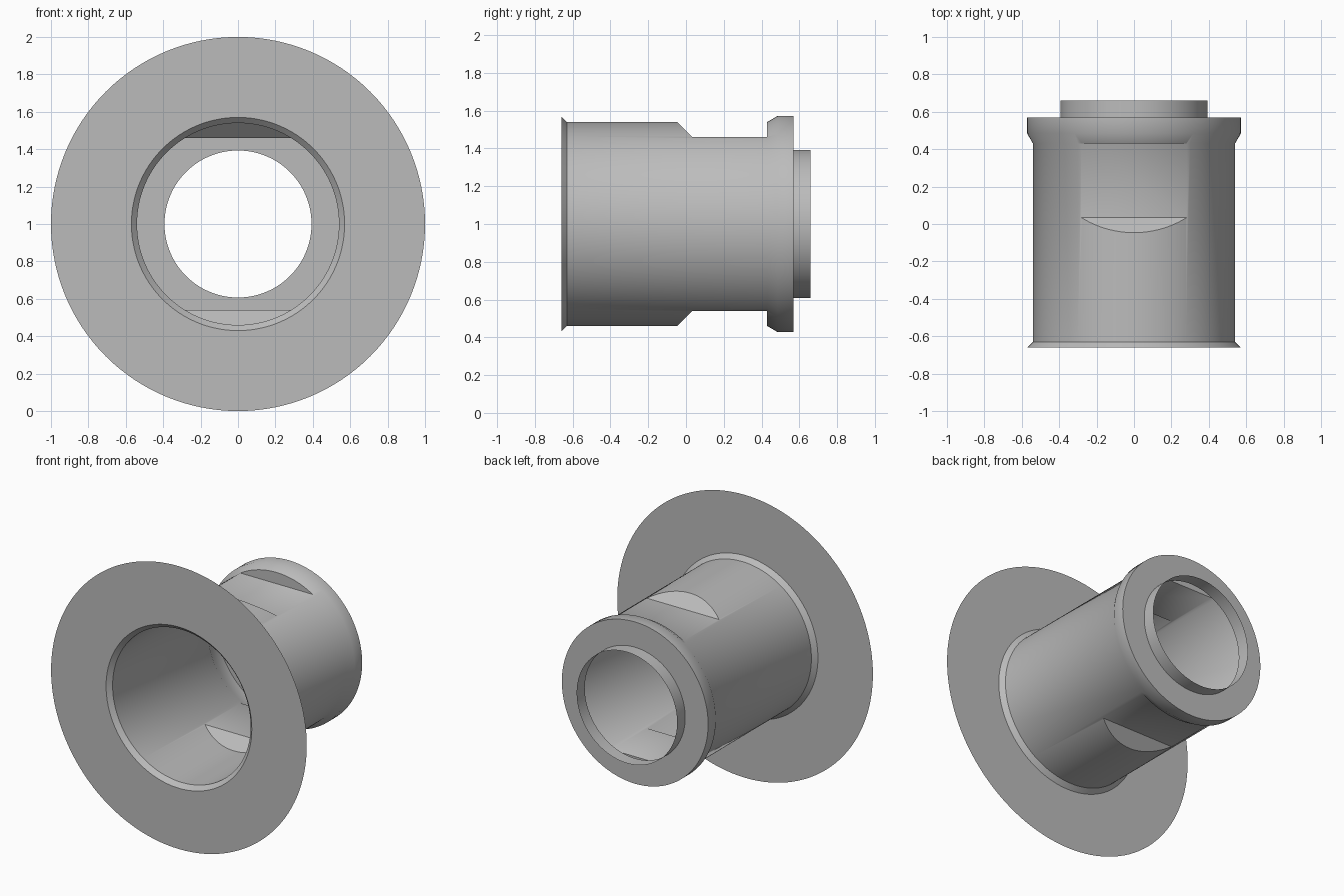
import bpy, bmesh, math
from mathutils import Matrix, Vector

if "Cube" in bpy.data.objects:
    bpy.data.objects.remove(bpy.data.objects["Cube"], do_unlink=True)

SEGMENTS = 128
AXIS_Z = 1.0
FRONT, BACK = -0.66, 0.66

grey = bpy.data.materials.new("plain grey")
grey.use_nodes = True
colour = (0.5, 0.5, 0.5, 1)
grey.diffuse_color = colour
grey.node_tree.nodes["Principled BSDF"].inputs["Base Color"].default_value = colour


def make_object(name, bm):
    bmesh.ops.recalc_face_normals(bm, faces=bm.faces)
    mesh = bpy.data.meshes.new(name)
    bm.to_mesh(mesh)
    bm.free()
    mesh.materials.append(grey)
    obj = bpy.data.objects.new(name, mesh)
    bpy.context.collection.objects.link(obj)
    obj.location.z = AXIS_Z
    return obj


def turned_solid(profile):
    """Closed solid turned about y from (radius, y) points."""
    bm = bmesh.new()
    rings = []
    for r, y in profile:
        angles = [2 * math.pi * i / SEGMENTS for i in range(SEGMENTS)]
        rings.append([bm.verts.new((r * math.cos(a), y, r * math.sin(a))) for a in angles])
    for a, b in zip(rings, rings[1:]):
        for i in range(SEGMENTS):
            j = (i + 1) % SEGMENTS
            bm.faces.new((a[i], a[j], b[j], b[i]))
    bm.faces.new(rings[0])
    bm.faces.new(rings[-1])
    return bm


# Sleeve with flared mouth, back collar and neck
sleeve = make_object("flanged_sleeve", turned_solid([
    (0.57, FRONT), (0.54, -0.63), (0.54, 0.43), (0.572, 0.485),
    (0.572, 0.57), (0.393, 0.57), (0.393, BACK)]))

# Cutters for the wrench flats above and below
bm = bmesh.new()
for side in (1, -1):
    outline = [(-0.25, 0.74), (0.035, 0.46), (0.43, 0.46), (0.43, 0.74)]
    face = bm.faces.new([bm.verts.new((-0.7, y, side * z)) for y, z in outline])
    extruded = bmesh.ops.extrude_face_region(bm, geom=[face])["geom"]
    moved = [v for v in extruded if isinstance(v, bmesh.types.BMVert)]
    bmesh.ops.translate(bm, verts=moved, vec=(1.4, 0, 0))
cutter = make_object("flat_cutter", bm)
cutter.hide_render = True

cut = sleeve.modifiers.new("wrench flats", "BOOLEAN")
cut.operation = "DIFFERENCE"
cut.solver = "EXACT"
cut.object = cutter
bpy.context.view_layer.objects.active = sleeve
sleeve.select_set(True)
bpy.ops.object.modifier_apply(modifier=cut.name)
bpy.data.objects.remove(cutter, do_unlink=True)

# Open both ends, then draw the front rim out into a thin flange
bm = bmesh.new()
bm.from_mesh(sleeve.data)
caps = [f for f in bm.faces if all(abs(abs(v.co.y) - BACK) < 0.001 for v in f.verts)]
bmesh.ops.delete(bm, geom=caps, context="FACES")
rim = [e for e in bm.edges if e.is_boundary and e.verts[0].co.y < 0]
new = bmesh.ops.extrude_edge_only(bm, edges=rim)["geom"]
for v in new:
    if isinstance(v, bmesh.types.BMVert):
        v.co = Vector((v.co.x, 0, v.co.z)).normalized() + Vector((0, FRONT, 0))
bm.to_mesh(sleeve.data)
bm.free()

bpy.ops.object.shade_smooth_by_angle(angle=math.radians(35))
